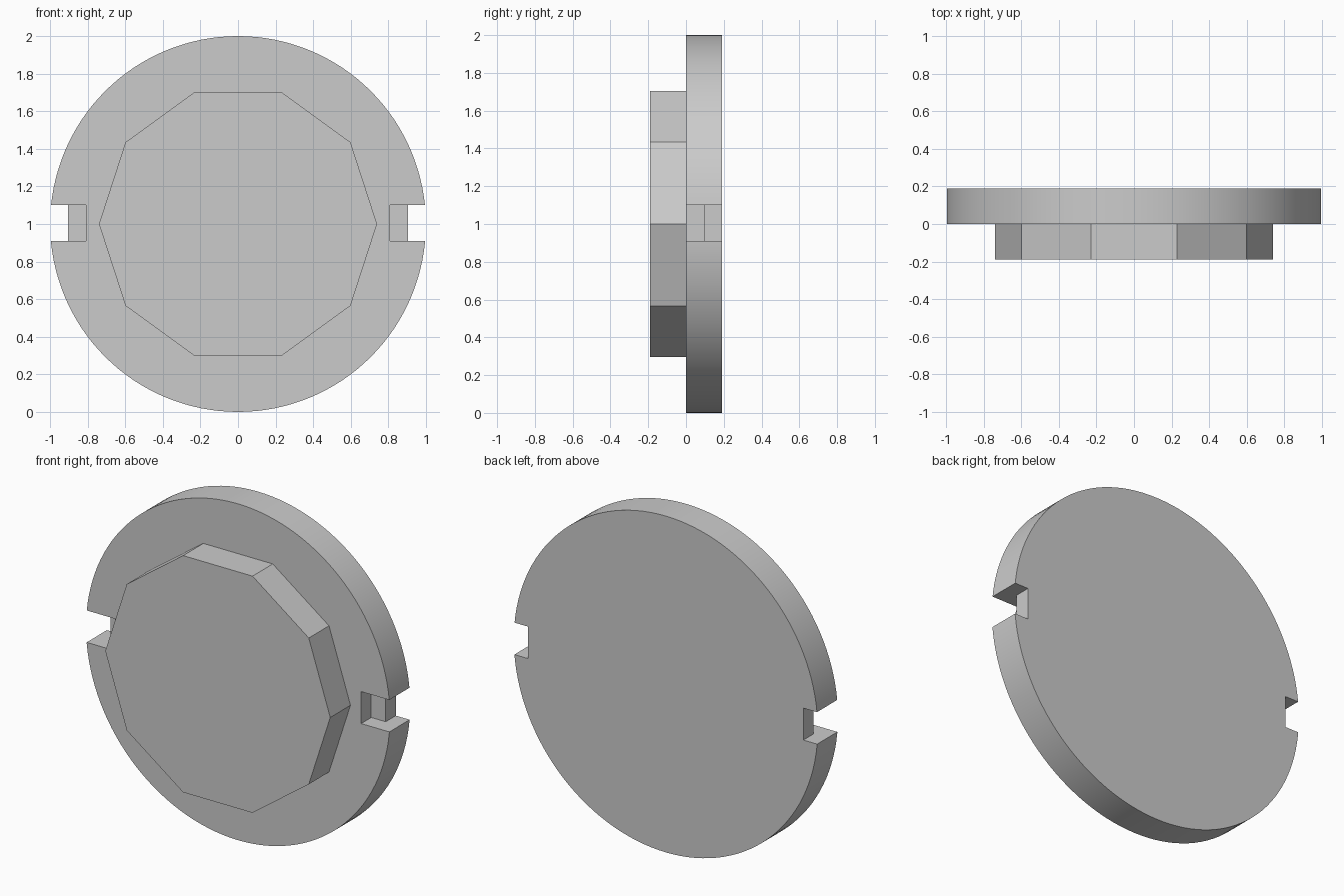
import bpy
import math

cube = bpy.data.objects.get("Cube")
if cube:
    bpy.data.objects.remove(cube, do_unlink=True)

grey = bpy.data.materials.new("plain grey")
grey.use_nodes = True
colour = (0.6, 0.6, 0.6, 1)
grey.diffuse_color = colour
grey.node_tree.nodes["Principled BSDF"].inputs["Base Color"].default_value = colour

CENTRE_Z = 1.0
DEPTH = 0.19


def plate(name, sides, radius, y_front, turn=0):
    """Upright prism with its axis along y."""
    bpy.ops.mesh.primitive_cylinder_add(
        vertices=sides, radius=radius, depth=DEPTH,
        location=(0, y_front + DEPTH / 2, CENTRE_Z),
        rotation=(math.pi / 2, 0, 0))
    obj = bpy.context.object
    obj.name = name
    # Turn about the prism's own axis, then bake the rotation
    obj.rotation_euler.rotate_axis("Z", turn)
    bpy.ops.object.transform_apply(location=False, rotation=True, scale=True)
    obj.data.materials.append(grey)
    return obj


def cut_box(target, x0, x1, y0, y1, z0, z1):
    """Subtract a box from the target."""
    bpy.ops.mesh.primitive_cube_add(
        size=1, location=((x0 + x1) / 2, (y0 + y1) / 2, (z0 + z1) / 2))
    cutter = bpy.context.object
    cutter.scale = (x1 - x0, y1 - y0, z1 - z0)
    cutter.hide_render = True
    cutter.data.materials.append(grey)
    mod = target.modifiers.new("notch", "BOOLEAN")
    mod.operation = "DIFFERENCE"
    mod.solver = "EXACT"
    mod.object = cutter
    bpy.context.view_layer.objects.active = target
    bpy.ops.object.modifier_apply(modifier=mod.name)
    bpy.data.objects.remove(cutter, do_unlink=True)


# Round back disc with a stepped notch at each side
disc = plate("round_disc", 128, 1.0, 0)
for side in (-1, 1):
    # Through slot at the rim, then a deeper pocket in the front half only
    for inner, back in ((0.905, 0.3), (0.81, DEPTH / 2)):
        x0, x1 = sorted((side * inner, side * 1.1))
        cut_box(disc, x0, x1, -0.1, back, 0.91, 1.1)

bpy.ops.object.select_all(action="DESELECT")
disc.select_set(True)
bpy.context.view_layer.objects.active = disc
bpy.ops.object.shade_smooth_by_angle(angle=math.radians(30))

# Ten-sided raised block on the front, with corners pointing left and right
plate("ten_sided_block", 10, 0.74, -DEPTH, math.pi / 10)
